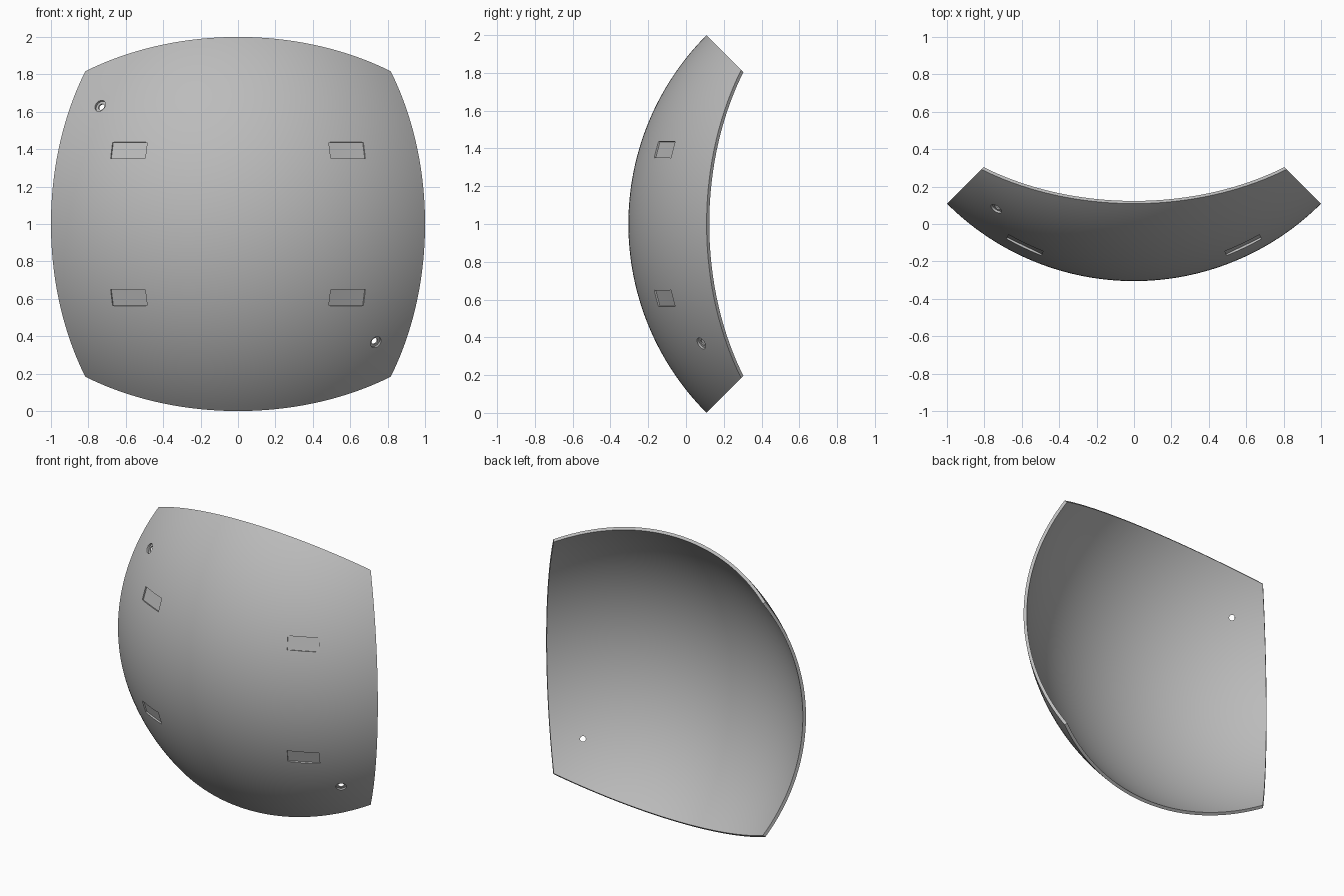
import bpy, bmesh, math
from mathutils import Matrix, Vector

OUTER, INNER = math.sqrt(2), 1.394
CENTRE = Vector((0, 1.109, 1))
SEGMENTS = 64

if "Cube" in bpy.data.objects:
    bpy.data.objects.remove(bpy.data.objects["Cube"])

grey = bpy.data.materials.new("plain grey")
grey.use_nodes = True
colour = (0.5, 0.5, 0.5, 1)
grey.diffuse_color = colour
grey.node_tree.nodes["Principled BSDF"].inputs["Base Color"].default_value = colour


def add_object(name, bm):
    bmesh.ops.recalc_face_normals(bm, faces=bm.faces)
    mesh = bpy.data.meshes.new(name)
    bm.to_mesh(mesh)
    bm.free()
    mesh.materials.append(grey)
    obj = bpy.data.objects.new(name, mesh)
    bpy.context.collection.objects.link(obj)
    return obj


def radial_frame(x, z):
    """Frame on the outer sphere: local z points outward, local x is level."""
    out = Vector((x, -math.sqrt(OUTER ** 2 - x * x - z * z), z))
    n = out.normalized()
    side = Vector((0, 0, 1)).cross(n).normalized()
    rot = Matrix((side, n.cross(side), n)).transposed().to_4x4()
    return Matrix.Translation(CENTRE + out) @ rot


# Curved panel: one sixth of a hollow sphere, cut by radial planes
bm = bmesh.new()
bmesh.ops.create_grid(bm, x_segments=SEGMENTS, y_segments=SEGMENTS, size=math.pi / 4)
for v in bm.verts:
    v.co = Vector((math.tan(v.co.x), -1, math.tan(v.co.y))).normalized() * OUTER
inner = bmesh.ops.extrude_face_region(bm, geom=bm.faces[:], use_keep_orig=True)
for v in inner["geom"]:
    if isinstance(v, bmesh.types.BMVert):
        v.co *= INNER / OUTER
bmesh.ops.translate(bm, verts=bm.verts, vec=CENTRE)
panel = add_object("curved_panel", bm)

# Cutters for the four shallow slots
cutters = []
DEPTH = 0.013
for sx in (-1, 1):
    for sz in (-1, 1):
        bm = bmesh.new()
        bmesh.ops.create_cube(bm, size=1, matrix=radial_frame(0.585 * sx, 0.395 * sz)
                              @ Matrix.Translation((0, 0, 0.05 - DEPTH))
                              @ Matrix.Diagonal((0.205, 0.09, 0.1, 1)))
        cutters.append(add_object("slot_cutter", bm))

# Cutters for the two stepped screw holes in opposite corners
for s in (-1, 1):
    frame = radial_frame(0.737 * s, -0.632 * s)
    for radius, low in ((0.033, -DEPTH), (0.018, -0.06)):
        bm = bmesh.new()
        bmesh.ops.create_cone(bm, cap_ends=True, segments=32, radius1=radius, radius2=radius,
                              depth=0.1, matrix=frame @ Matrix.Translation((0, 0, low + 0.05)))
        cutters.append(add_object("hole_cutter", bm))

bpy.context.view_layer.objects.active = panel
for obj in bpy.context.selected_objects:
    obj.select_set(False)
panel.select_set(True)
for cutter in cutters:
    cutter.hide_render = True
    mod = panel.modifiers.new("cut", 'BOOLEAN')
    mod.operation, mod.solver, mod.object = 'DIFFERENCE', 'EXACT', cutter
    bpy.ops.object.modifier_apply(modifier=mod.name)
    bpy.data.objects.remove(cutter)

bpy.ops.object.shade_smooth_by_angle(angle=math.radians(30))
